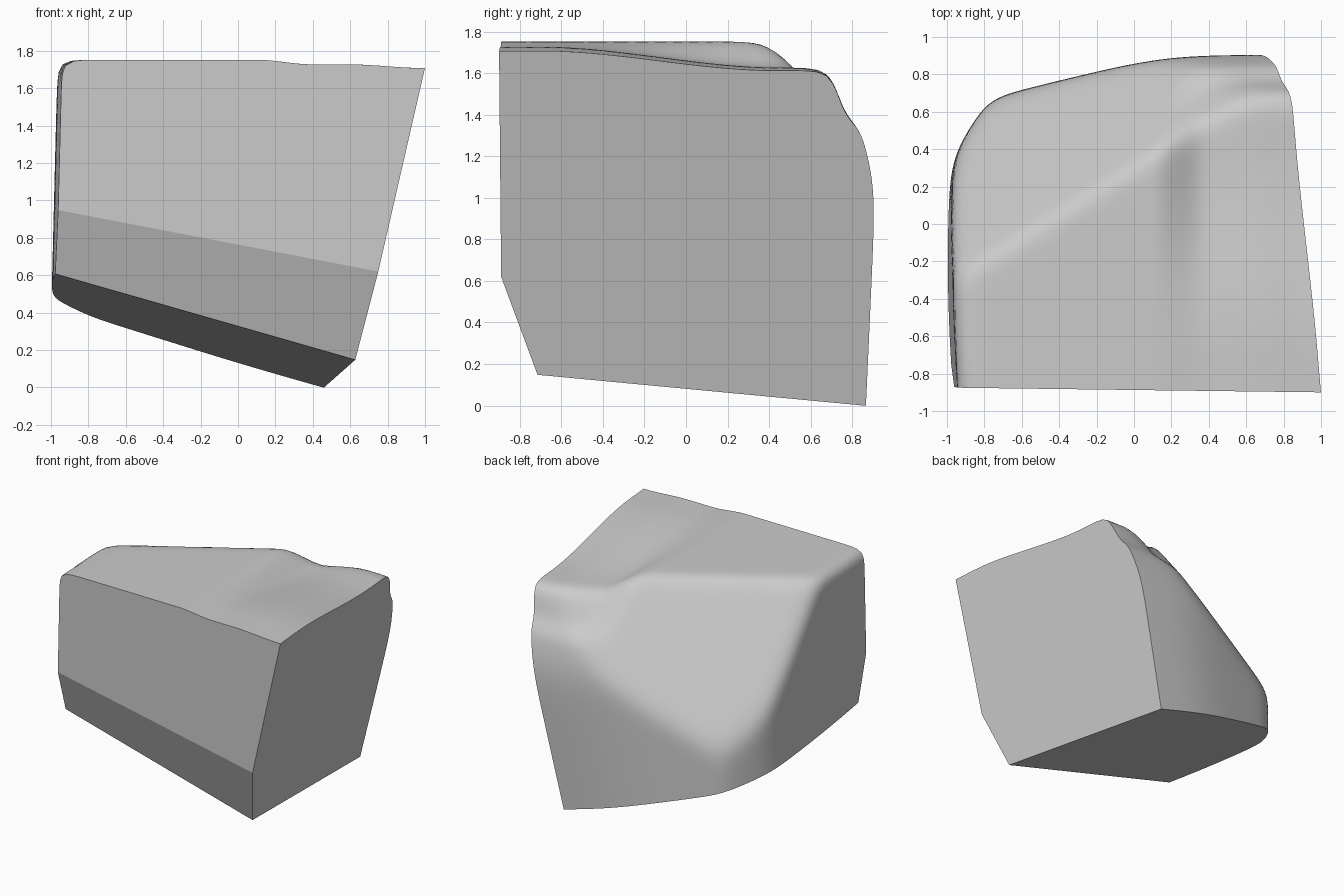
import bpy, bmesh
from mathutils import Vector

if "Cube" in bpy.data.objects:
    bpy.data.objects.remove(bpy.data.objects["Cube"])

CENTRE = Vector((0, 0, 0.85))
ROUND = 26          # higher = tighter rounding where the weathered planes meet

# Weathered planes: (outward normal, point on plane)
PLANES = [
    ((0, 0, 1), (0, 0, 1.752)),                     # top
    ((-1, -0.08, 0.025), (-1.02, -0.3, 0.6)),       # left, front half
    ((-1, 0.06, 0.025), (-1.02, -0.3, 0.6)),        # left, back half
    ((-0.83, 0.55, 0), (-0.91, 0.47, 0.5)),         # back left corner
    ((-0.24, 0.97, 0), (-0.47, 0.75, 0.3)),         # back
    ((0, 1, -0.045), (0.6, 0.91, 0.95)),            # back, right part
    ((0, 0.94, 0.33), (0.75, 0.86, 1.27)),          # back, upper right
    ((-0.794, 1.28, 1), (-0.3, 0.54, 1.23)),        # large slope
    ((1, 0, 0), (1.9, 0, 0)),                       # spare material for the cuts
    ((0, -1, 0), (0, -1.8, 0)),
    ((0, 0, -1), (0, 0, -1.2)),
]
# Clean broken faces, each through three points
CUTS = [
    ((1, -0.9, 1.71), (0.75, -0.89, 0.62), (0.46, 0.855, 0)),              # right
    ((1, -0.9, 1.71), (0.75, -0.89, 0.62), (-0.97, -0.87, 0.95)),          # front
    ((0.75, -0.89, 0.62), (0.62, -0.715, 0.15), (-0.97, -0.87, 0.95)),     # lower front
    ((0.62, -0.715, 0.15), (0.46, 0.855, 0), (-0.98, 0.36, 0.47)),         # underside
]


def smoothstep(a, b, v):
    t = min(max((v - a) / (b - a), 0), 1)
    return t * t * (3 - 2 * t)


supports = []
for n, p in PLANES:
    n = Vector(n).normalized()
    supports.append((n, n.dot(Vector(p) - CENTRE)))

# Rounded stone body
bm = bmesh.new()
bmesh.ops.create_icosphere(bm, subdivisions=6, radius=1)
for v in bm.verts:
    d = v.co.normalized()
    total = sum(max(0, n.dot(d) / h) ** ROUND for n, h in supports)
    v.co = CENTRE + d * total ** (-1 / ROUND)
    # Shallow hollow on the right of the top
    x, y, z = v.co
    drop = smoothstep(0.1, 0.4, x) * (0.025 + 0.1 * smoothstep(-0.7, 0.45, y))
    drop += 0.02 * smoothstep(0.6, 1.0, x)
    v.co.z -= drop * smoothstep(1.25, 1.6, z)
for f in bm.faces:
    f.smooth = True

# Cut the flat faces
for a, b, c in CUTS:
    a, b, c = Vector(a), Vector(b), Vector(c)
    n = (b - a).cross(c - a).normalized()
    if n.dot(a - CENTRE) < 0:
        n = -n
    geom = bm.verts[:] + bm.edges[:] + bm.faces[:]
    bmesh.ops.bisect_plane(bm, geom=geom, dist=1e-5, plane_co=a, plane_no=n, clear_outer=True)
    rim = [e for e in bm.edges if e.is_boundary]
    for f in bmesh.ops.edgeloop_fill(bm, edges=rim)["faces"]:
        f.smooth = False

bmesh.ops.recalc_face_normals(bm, faces=bm.faces[:])
mesh = bpy.data.meshes.new("stone_chunk")
bm.to_mesh(mesh)
bm.free()
stone = bpy.data.objects.new("stone_chunk", mesh)
bpy.context.collection.objects.link(stone)
